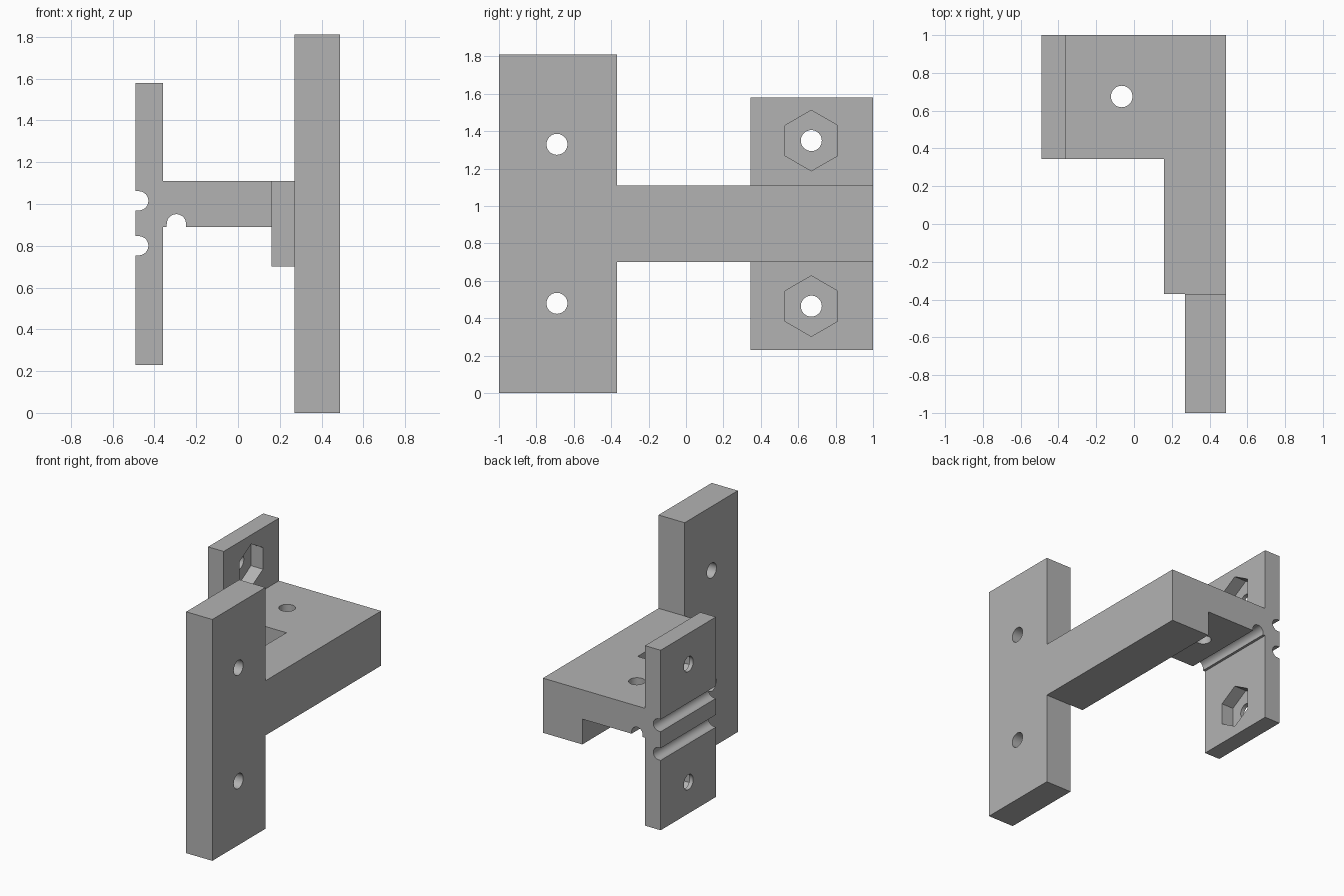
import bpy, bmesh, math
from mathutils import Matrix, Vector

old = bpy.data.objects.get("Cube")
if old:
    bpy.data.objects.remove(old, do_unlink=True)

# Single plain grey
grey = bpy.data.materials.new("plain grey")
grey.use_nodes = True
grey.diffuse_color = (0.45, 0.45, 0.45, 1)
grey.node_tree.nodes["Principled BSDF"].inputs["Base Color"].default_value = (0.45, 0.45, 0.45, 1)


def make(name, bm):
    bmesh.ops.recalc_face_normals(bm, faces=bm.faces)
    mesh = bpy.data.meshes.new(name)
    bm.to_mesh(mesh)
    bm.free()
    obj = bpy.data.objects.new(name, mesh)
    bpy.context.collection.objects.link(obj)
    mesh.materials.append(grey)
    return obj


def box(name, lo, hi):
    bm = bmesh.new()
    bmesh.ops.create_cube(bm, size=1)
    for v in bm.verts:
        v.co = Vector([hi[i] if v.co[i] > 0 else lo[i] for i in range(3)])
    return make(name, bm)


def prism(name, centre, axis, radius, depth, sides):
    """Cutter with its axis along x, y or z; hexagons along x point up."""
    bm = bmesh.new()
    bmesh.ops.create_cone(bm, cap_ends=True, segments=sides, radius1=radius, radius2=radius, depth=depth)
    turn = {"x": Matrix.Rotation(math.pi / 2, 4, "Y"),
            "y": Matrix.Rotation(math.pi / 2, 4, "X"),
            "z": Matrix.Identity(4)}[axis]
    bm.transform(turn)
    if axis == "x":
        top = max(bm.verts, key=lambda v: v.co.z).co
        bm.transform(Matrix.Rotation(math.atan2(top.y, top.z), 4, "X"))
    bm.transform(Matrix.Translation(centre))
    obj = make(name, bm)
    obj.hide_render = True
    return obj


def combine(target, tools, operation):
    for tool in tools:
        mod = target.modifiers.new(operation.lower(), "BOOLEAN")
        mod.operation = operation
        mod.solver = "EXACT"
        mod.object = tool
    graph = bpy.context.evaluated_depsgraph_get()
    mesh = bpy.data.meshes.new_from_object(target.evaluated_get(graph))
    target.modifiers.clear()
    target.data = mesh
    for tool in tools:
        bpy.data.objects.remove(tool, do_unlink=True)


# Main body: tall front plate, long arm, cross shelf and rear clamp plate
bracket = box("mounting_bracket", (0.27, -1, 0), (0.487, -0.37, 1.81))
combine(bracket, [
    box("arm", (0.16, -0.37, 0.70), (0.487, 1, 1.11)),
    box("shelf", (-0.36, 0.345, 0.89), (0.16, 1, 1.11)),
    box("rear_plate", (-0.49, 0.345, 0.23), (-0.36, 1, 1.58)),
], "UNION")

# Merge coplanar faces before cutting
bm = bmesh.new()
bm.from_mesh(bracket.data)
bmesh.ops.remove_doubles(bm, verts=bm.verts, dist=0.0001)
bmesh.ops.dissolve_limit(bm, angle_limit=0.01, verts=bm.verts, edges=bm.edges)
bm.to_mesh(bracket.data)
bm.free()

cutters = []
# Bolt holes in the front plate
for z in (0.48, 1.33):
    cutters.append(prism("front_hole", (0.38, -0.69, z), "x", 0.056, 0.5, 48))
# Rear plate bolt holes with hexagonal nut pockets on the inner face
for z in (0.465, 1.35):
    cutters.append(prism("rear_hole", (-0.425, 0.67, z), "x", 0.056, 0.3, 48))
    cutters.append(prism("nut_pocket", (-0.36, 0.67, z), "x", 0.162, 0.2, 6))
# Vertical hole through the shelf
cutters.append(prism("shelf_hole", (-0.065, 0.675, 1), "z", 0.057, 0.5, 48))
# Round grooves with straight mouths: two on the rear plate, one under the shelf
r = 0.046
for z in (0.80, 1.015):
    cutters.append(prism("groove", (-0.475, 0.67, z), "y", r, 1, 48))
    cutters.append(box("groove_mouth", (-0.6, 0.17, z - r), (-0.475, 1.17, z + r)))
cutters.append(prism("shelf_groove", (-0.295, 0.67, 0.905), "y", r, 1, 48))
cutters.append(box("shelf_groove_mouth", (-0.295 - r, 0.17, 0.85), (-0.295 + r, 1.17, 0.905)))
combine(bracket, cutters, "DIFFERENCE")

# Smooth hole walls, sharp edges elsewhere
bpy.ops.object.select_all(action="DESELECT")
bracket.select_set(True)
bpy.context.view_layer.objects.active = bracket
bpy.ops.object.shade_smooth_by_angle(angle=math.radians(30))
